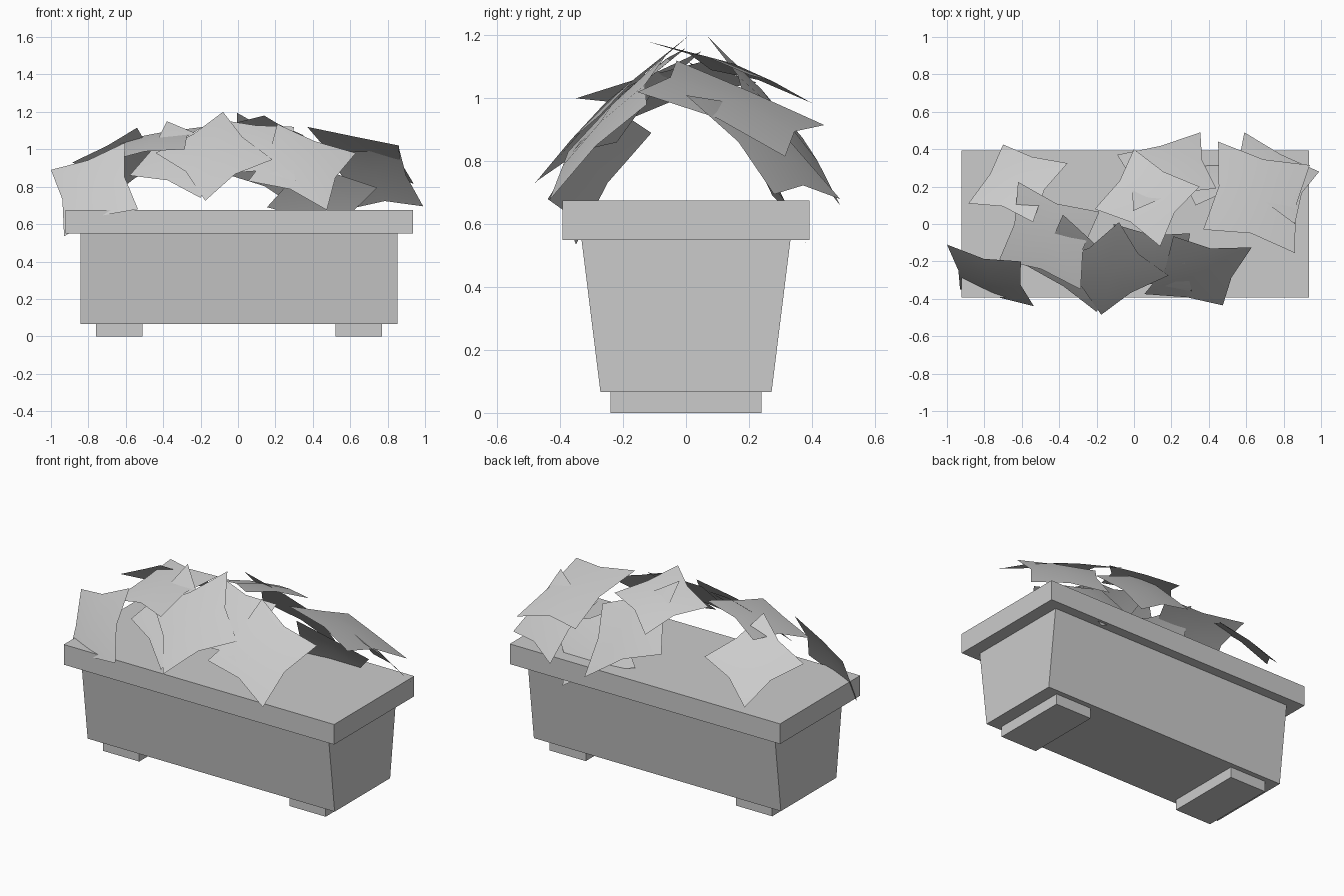
import bpy
from mathutils import Vector

if "Cube" in bpy.data.objects:
    bpy.data.objects.remove(bpy.data.objects["Cube"])


def make_object(name, verts, faces, smooth=False):
    mesh = bpy.data.meshes.new(name)
    mesh.from_pydata(verts, [], faces)
    mesh.update()
    for p in mesh.polygons:
        p.use_smooth = smooth
    obj = bpy.data.objects.new(name, mesh)
    bpy.context.collection.objects.link(obj)
    return obj


def tapered_box(name, cx, half_x, z0, z1, half_y0, half_y1):
    """Box whose depth may change from bottom to top."""
    verts = []
    for z, hy in ((z0, half_y0), (z1, half_y1)):
        for sx, sy in ((-1, -1), (1, -1), (1, 1), (-1, 1)):
            verts.append((cx + sx * half_x, sy * hy, z))
    faces = [(3, 2, 1, 0), (4, 5, 6, 7)]
    faces += [(i, (i + 1) % 4, (i + 1) % 4 + 4, i + 4) for i in range(4)]
    return make_object(name, verts, faces)


def leaf(name, a, b, c, pinch=0.16, bulge=0.03):
    """Square leaf from three corners, with pinched edges and a raised middle."""
    a, b, c = Vector(a), Vector(b), Vector(c)
    corners = [a, b, c, a + c - b]
    centre = (a + c) / 2
    normal = (b - a).cross(c - b).normalized()
    if normal.z < 0:
        normal.negate()
    ring = []
    for i in range(4):
        mid = (corners[i] + corners[(i + 1) % 4]) / 2
        ring += [corners[i], mid.lerp(centre, pinch) + normal * bulge * 0.5]
    verts = ring + [centre + normal * bulge]
    faces = [(i, i + 1, 8, (i - 1) % 8) for i in (0, 2, 4, 6)]
    if (b - a).cross(c - b).z < 0:
        faces = [f[::-1] for f in faces]
    return make_object(name, verts, faces, smooth=True)


# Planter: feet, tapered trough and wide rim
for side, x in (("left", -0.635), ("right", 0.645)):
    tapered_box("foot_" + side, x, 0.125, 0.0, 0.066, 0.24, 0.24)
tapered_box("trough", 0.006, 0.848, 0.066, 0.55, 0.272, 0.332)
tapered_box("rim", 0.007, 0.928, 0.55, 0.675, 0.393, 0.393)

# Leaves arching over the trough
back_leaves = [
    ((.86, -.155, 1.02), (.37, -.03, 1.12), (.45, .44, .915)),
    ((.86, .0, 1.01), (.99, .28, .695), (.59, .49, .68)),
    ((-.885, .11, .93), (-.70, .425, .73), (-.355, .325, .915)),
    ((.14, -.12, 1.18), (-.21, .08, 1.09), (0, .40, .985)),
    ((-.09, .37, .875), (.355, .49, .66), (.44, .19, .98)),
    ((.33, .10, .97), (.155, .275, .69), (.57, .395, .515)),
]
front_leaves = [
    ((-1.0, -.11, .89), (-.93, -.35, .535), (-.535, -.44, .68)),
    ((-.62, .225, 1.05), (-.72, -.19, .93), (-.285, -.35, 1.0)),
    ((-.58, -.22, .86), (-.20, -.47, .74), (0, -.20, 1.03)),
    ((.63, -.125, .98), (.475, -.435, .675), (.055, -.375, .83)),
    ((-.08, .01, 1.20), (-.44, -.20, .98), (-.175, -.485, .725)),
    ((.30, -.05, 1.12), (.31, -.36, .83), (-.10, -.31, .87)),
]
for group, leaves in (("back", back_leaves), ("front", front_leaves)):
    for i, pts in enumerate(leaves):
        leaf(f"{group}_leaf_{i + 1}", *pts)
